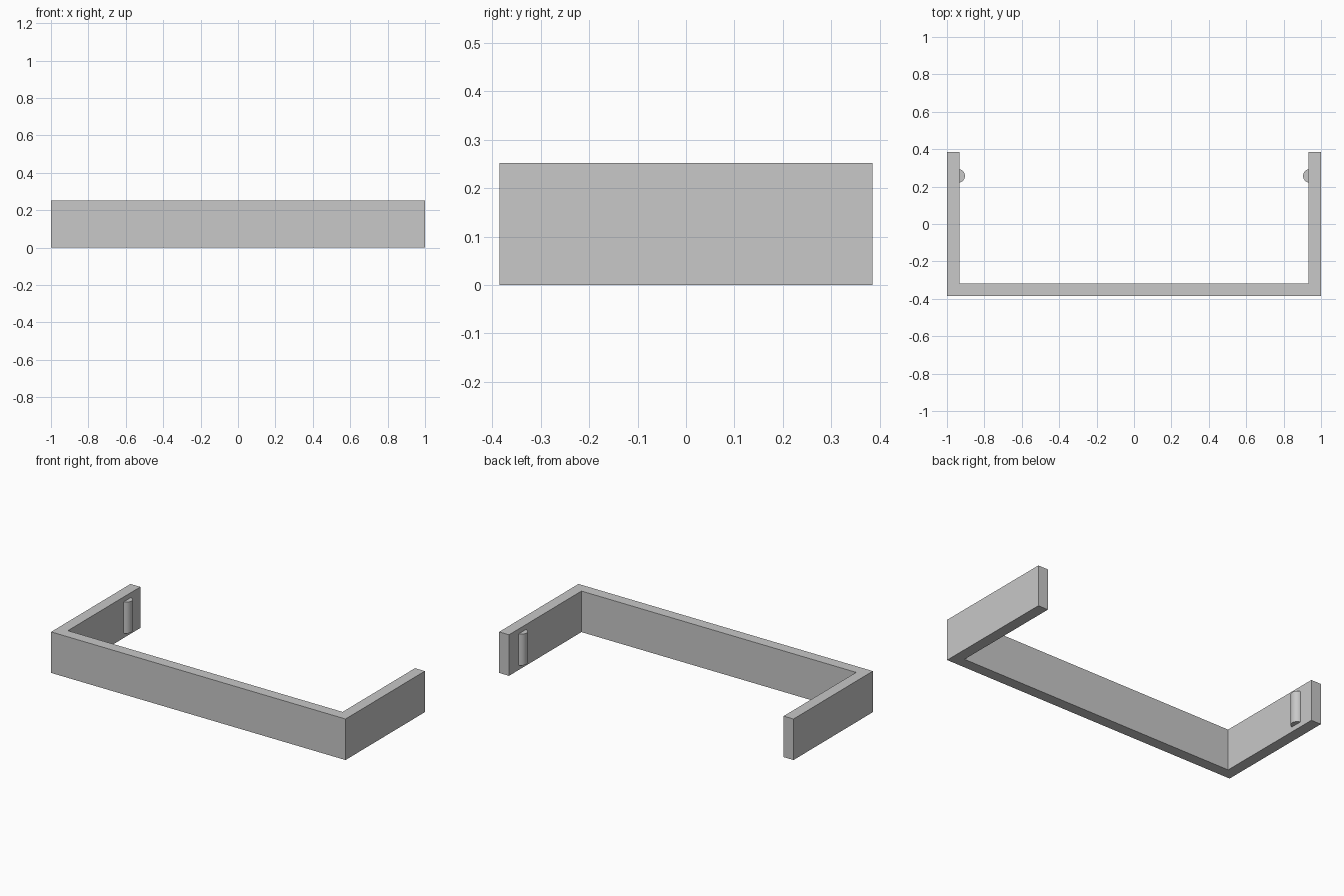
import bpy
import bmesh
from math import acos, cos, sin, radians

cube = bpy.data.objects.get("Cube")
if cube:
    bpy.data.objects.remove(cube, do_unlink=True)

WIDTH, DEPTH, HEIGHT, WALL = 2.0, 0.77, 0.252, 0.067
PIN_R, PIN_X, PIN_Y, PIN_GAP = 0.036, 0.94, 0.257, 0.03

grey = bpy.data.materials.new("light_grey")
grey.use_nodes = True
colour = (0.58, 0.58, 0.58, 1)
grey.diffuse_color = colour
grey.node_tree.nodes["Principled BSDF"].inputs["Base Color"].default_value = colour


def extrude_profile(name, points, bottom, top):
    """Raise a flat outline into a closed prism."""
    bm = bmesh.new()
    face = bm.faces.new([bm.verts.new((x, y, bottom)) for x, y in points])
    raised = bmesh.ops.extrude_face_region(bm, geom=[face], use_keep_orig=True)
    verts = [v for v in raised["geom"] if isinstance(v, bmesh.types.BMVert)]
    bmesh.ops.translate(bm, verts=verts, vec=(0, 0, top - bottom))
    bmesh.ops.recalc_face_normals(bm, faces=bm.faces)
    mesh = bpy.data.meshes.new(name)
    bm.to_mesh(mesh)
    bm.free()
    mesh.materials.append(grey)
    obj = bpy.data.objects.new(name, mesh)
    bpy.context.collection.objects.link(obj)
    return obj


# U-shaped frame: front bar with two arms reaching back
x, y = WIDTH / 2, DEPTH / 2
xi, yi = x - WALL, -y + WALL
extrude_profile("frame", [(-x, -y), (x, -y), (x, y), (xi, y), (xi, yi),
                          (-xi, yi), (-xi, y), (-x, y)], 0, HEIGHT)

# Rounded pins on the inner faces of the arms
half_angle = acos((xi - PIN_X) / PIN_R)
steps = 24
for name, side in (("left_pin", 1), ("right_pin", -1)):
    arc = []
    for i in range(steps + 1):
        a = half_angle * (2 * i / steps - 1)
        a = a * (radians(180) - half_angle) / half_angle if xi < PIN_X else a
        arc.append((side * (PIN_X - PIN_R * cos(a)), PIN_Y + PIN_R * sin(a)))
    pin = extrude_profile(name, arc, PIN_GAP, HEIGHT - PIN_GAP)
    bpy.ops.object.select_all(action="DESELECT")
    pin.select_set(True)
    bpy.context.view_layer.objects.active = pin
    bpy.ops.object.shade_smooth_by_angle(angle=radians(30))
